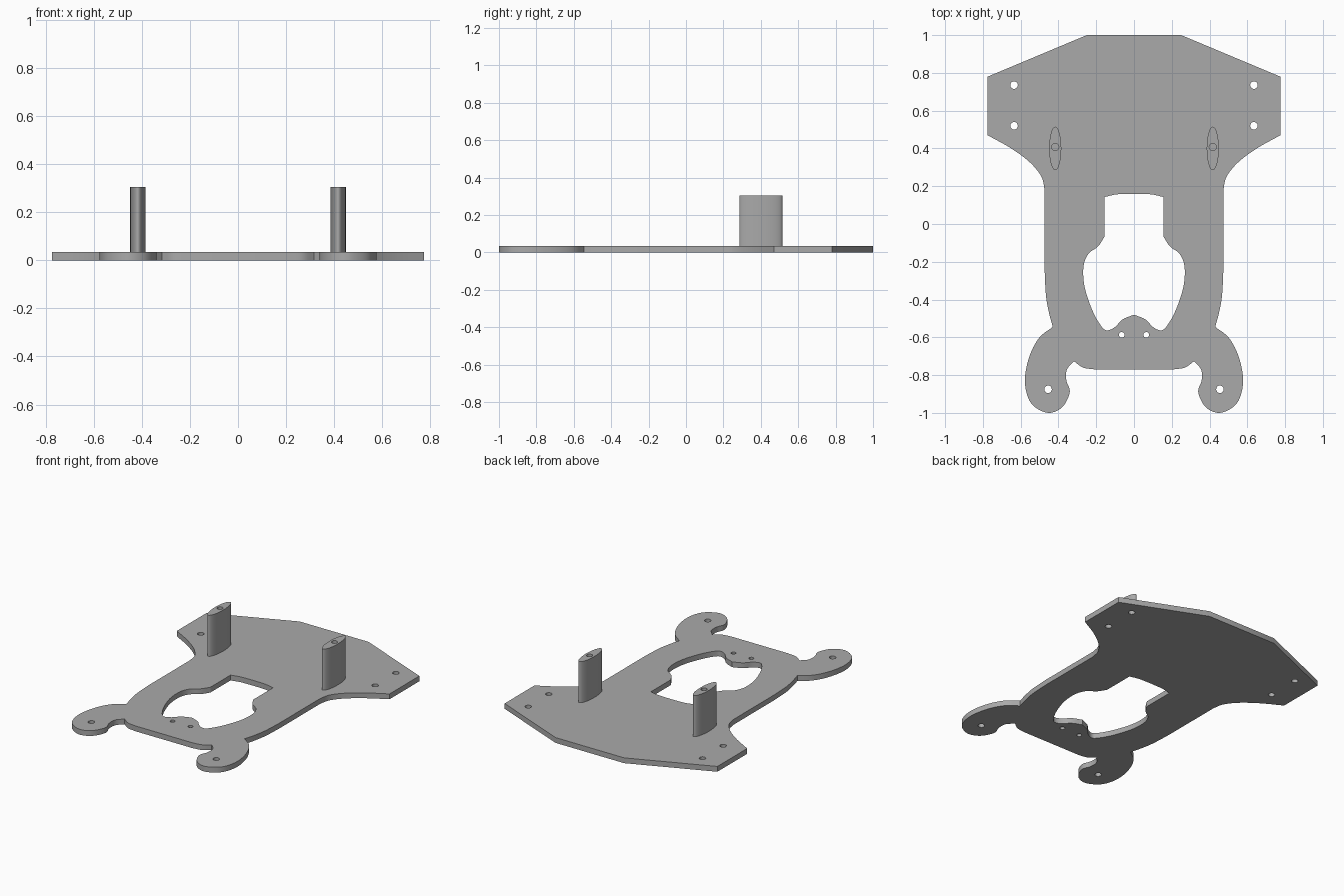
import bpy, bmesh
from math import sin, cos, pi
from mathutils import Vector

cube = bpy.data.objects.get("Cube")
if cube:
    bpy.data.objects.remove(cube, do_unlink=True)

grey = bpy.data.materials.new("plain grey")
grey.use_nodes = True
colour = (0.4, 0.4, 0.4, 1)
grey.diffuse_color = colour
grey.node_tree.nodes["Principled BSDF"].inputs["Base Color"].default_value = colour

THICK = 0.035


def smooth_run(points, steps=5):
    """Catmull-Rom curve through the points."""
    p = [Vector(q) for q in points]
    p = [2 * p[0] - p[1]] + p + [2 * p[-1] - p[-2]]
    out = []
    for a, b, c, d in zip(p, p[1:], p[2:], p[3:]):
        for i in range(steps):
            t = i / steps
            out.append(0.5 * (2 * b + (c - a) * t + (2 * a - 5 * b + 4 * c - d) * t**2
                              + (3 * b - a - 3 * c + d) * t**3))
    return out + [p[-2]]


def mirrored_loop(runs):
    """Join smooth runs with sharp corners, then mirror across x = 0."""
    half = []
    for run in runs:
        for q in (smooth_run(run) if len(run) > 2 else [Vector(q) for q in run]):
            if not half or (q - half[-1]).length > 1e-4:
                half.append(q)
    other = [Vector((-q.x, q.y)) for q in reversed(half) if q.x > 1e-4]
    if half[0].x < 1e-4:
        return half + other
    return half + other


def ellipse(x, y, rx, ry, n=32):
    return [Vector((x + rx * cos(2 * pi * i / n), y + ry * sin(2 * pi * i / n))) for i in range(n)]


def extruded(name, loops, bottom, top):
    """Flat filled outline with holes, given thickness."""
    curve = bpy.data.curves.new(name, "CURVE")
    curve.dimensions = "2D"
    curve.fill_mode = "BOTH"
    curve.extrude = (top - bottom) / 2
    for loop in loops:
        spline = curve.splines.new("POLY")
        spline.points.add(len(loop) - 1)
        for point, q in zip(spline.points, loop):
            point.co = (q.x, q.y, 0, 1)
        spline.use_cyclic_u = True
    obj = bpy.data.objects.new(name, curve)
    bpy.context.collection.objects.link(obj)
    bpy.ops.object.select_all(action="DESELECT")
    obj.select_set(True)
    bpy.context.view_layer.objects.active = obj
    bpy.ops.object.convert(target="MESH")
    obj = bpy.context.object
    obj.name = name
    bm = bmesh.new()
    bm.from_mesh(obj.data)
    bmesh.ops.remove_doubles(bm, verts=bm.verts, dist=1e-5)
    bmesh.ops.translate(bm, verts=bm.verts, vec=(0, 0, (top + bottom) / 2))
    bmesh.ops.recalc_face_normals(bm, faces=bm.faces)
    bm.to_mesh(obj.data)
    bm.free()
    obj.data.materials.clear()
    obj.data.materials.append(grey)
    bpy.ops.object.shade_smooth_by_angle(angle=0.5)
    return obj


# Plate outline: wide back, flared waist, curled front horns
outline = mirrored_loop([
    [(0.25, 1), (0.775, 0.78)],
    [(0.775, 0.47), (0.65, 0.4), (0.55, 0.325), (0.49, 0.25), (0.473, 0.18)],
    [(0.473, -0.25), (0.466, -0.38), (0.45, -0.47), (0.43, -0.545)],
    [(0.43, -0.545), (0.5, -0.6), (0.55, -0.69), (0.576, -0.8), (0.57, -0.89), (0.535, -0.96),
     (0.455, -1), (0.38, -0.97), (0.34, -0.89), (0.358, -0.83), (0.355, -0.77), (0.317, -0.727)],
    [(0.317, -0.727), (0.27, -0.76), (0.206, -0.77)],
])

# Central opening with a rounded tab at the front
opening = mirrored_loop([
    [(0, 0.16), (0.09, 0.157), (0.155, 0.143)],
    [(0.155, -0.065), (0.19, -0.118), (0.243, -0.16), (0.268, -0.23), (0.26, -0.34),
     (0.217, -0.465), (0.17, -0.545), (0.14, -0.563), (0.1, -0.545), (0.06, -0.505), (0, -0.48)],
])

# Screw holes, one of each per side
holes = []
for side in (-1, 1):
    for x, y, r in ((0.635, 0.735, 0.02), (0.635, 0.52, 0.02), (0.455, -0.875, 0.02), (0.065, -0.587, 0.015)):
        holes.append(ellipse(side * x, y, r, r, 20))
extruded("base_plate", [outline, opening] + holes, 0, THICK)

# Upright posts with a bore in the top
for side, label in ((-1, "right"), (1, "left")):
    x = side * 0.417
    extruded(label + "_post", [ellipse(x, 0.4, 0.032, 0.115, 48), ellipse(x, 0.408, 0.019, 0.019, 20)],
             THICK, 0.305)
